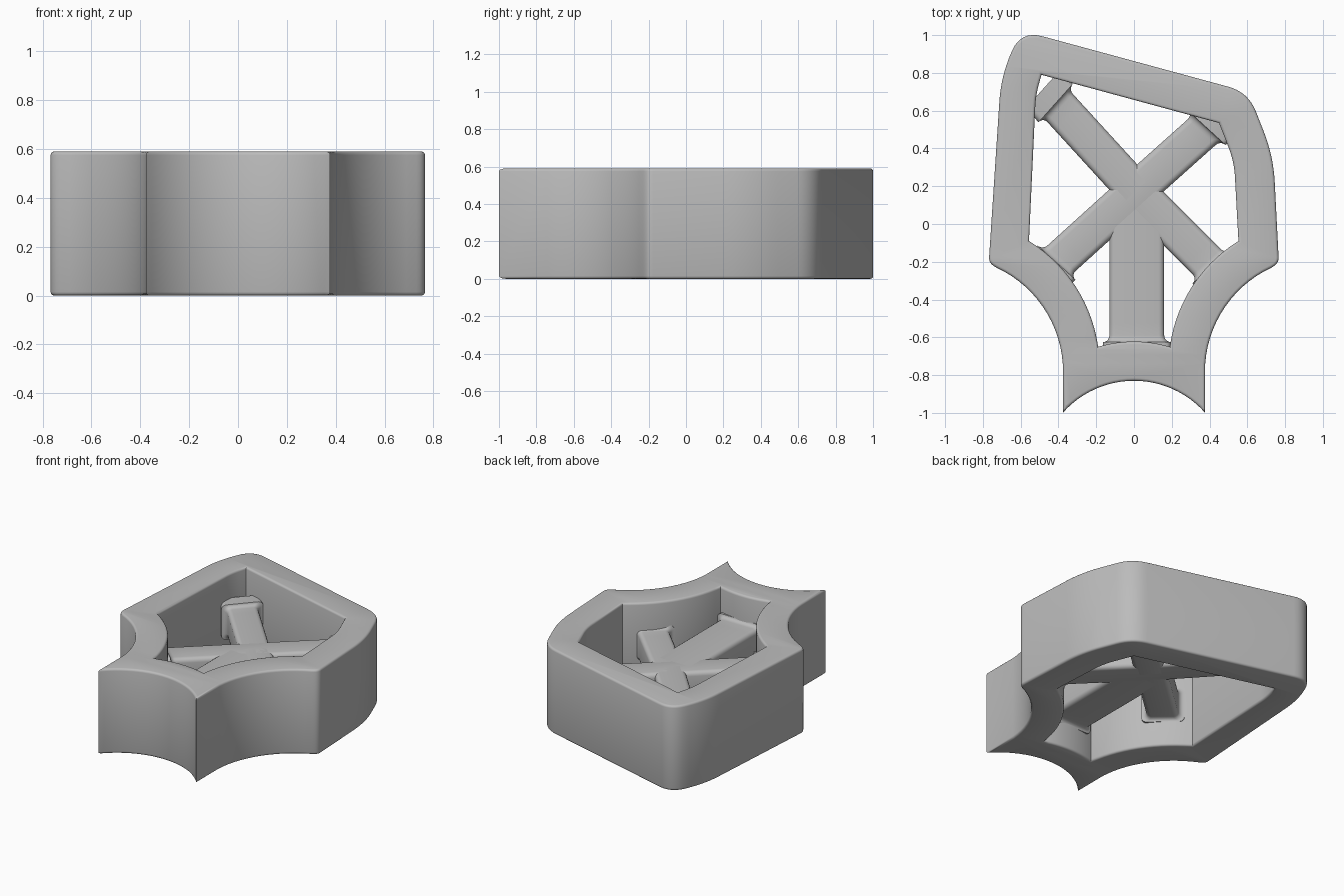
import bpy, bmesh, math
from mathutils import Vector

old = bpy.data.objects.get("Cube")
if old:
    bpy.data.objects.remove(old, do_unlink=True)

H = 0.59       # frame height
EDGE = 0.015   # rounding of the frame rims

grey = bpy.data.materials.new("plain grey")
grey.use_nodes = True
grey.diffuse_color = (0.5, 0.5, 0.5, 1)
grey.node_tree.nodes["Principled BSDF"].inputs["Base Color"].default_value = (0.5, 0.5, 0.5, 1)


def arc(a, b, sag, n=14):
    """Circular arc from a to b, bulging by sag to the left of the chord."""
    a, b = Vector(a), Vector(b)
    half = (b - a).length / 2
    along = (b - a).normalized()
    left = Vector((-along.y, along.x))
    radius = (half * half + sag * sag) / (2 * sag)
    centre = (a + b) / 2 + left * (sag - radius)
    top = math.asin(half / radius)
    angles = [top * (2 * i / n - 1) for i in range(n + 1)]
    return [centre + (along * math.sin(t) + left * math.cos(t)) * radius for t in angles]


def rounded(corners):
    """Polygon with quadratic rounding; each corner is (x, y, cut length)."""
    pts = []
    for i in range(1, len(corners) - 1):
        p = Vector(corners[i][:2])
        cut = corners[i][2]
        a = p + (Vector(corners[i - 1][:2]) - p).normalized() * cut
        b = p + (Vector(corners[i + 1][:2]) - p).normalized() * cut
        for k in range(9):
            t = k / 8
            pts.append(a * (1 - t) ** 2 + p * 2 * t * (1 - t) + b * t * t)
    return pts


def finish(obj):
    obj.data.materials.clear()
    obj.data.materials.append(grey)
    bpy.ops.object.select_all(action='DESELECT')
    obj.select_set(True)
    bpy.context.view_layer.objects.active = obj
    bpy.ops.object.shade_smooth_by_angle(angle=math.radians(35))


# Outer outline: concave foot, concave flanks, rounded slanted head
outer = arc((-0.377, -1), (0.377, -1), 0.17, 24)
outer += arc((0.377, -0.74), (0.73, -0.23), 0.085)
outer += rounded([(0.73, -0.23, 0), (0.767, -0.205, 0.03), (0.738, 0.36, 0.14),
                  (0.605, 0.698, 0.11), (-0.6, 1.025, 0.12), (-0.704, 0.78, 0.13),
                  (-0.769, -0.205, 0.03), (-0.73, -0.23, 0)])
outer += arc((-0.73, -0.23), (-0.377, -0.74), 0.085)

# Inner opening
inner = arc((-0.19, -0.65), (0.19, -0.65), 0.028)
inner += arc((0.19, -0.65), (0.553, -0.09), 0.075)[1:]
inner += rounded([(0.553, -0.09, 0), (0.53, 0.33, 0.08), (0.45, 0.535, 0)])
inner += [Vector((0.45, 0.535)), Vector((-0.49, 0.79))]
inner += rounded([(-0.49, 0.79, 0), (-0.52, 0.68, 0.06), (-0.556, -0.09, 0)])
inner += arc((-0.556, -0.09), (-0.19, -0.65), 0.075)[:-1]

# Frame: filled outline with a hole, thickened and softly rounded at the rims
curve = bpy.data.curves.new("frame_outline", 'CURVE')
curve.dimensions = '2D'
curve.fill_mode = 'BOTH'
curve.extrude = H / 2 - EDGE
curve.bevel_depth = EDGE
curve.bevel_resolution = 2
curve.offset = -EDGE
for loop in (outer, inner):
    spline = curve.splines.new('POLY')
    spline.points.add(len(loop) - 1)
    for point, p in zip(spline.points, loop):
        point.co = (p.x, p.y, 0, 1)
    spline.use_cyclic_u = True
outline = bpy.data.objects.new("frame_outline", curve)
bpy.context.collection.objects.link(outline)
bpy.context.view_layer.update()
graph = bpy.context.evaluated_depsgraph_get()
mesh = bpy.data.meshes.new_from_object(outline.evaluated_get(graph))
bpy.data.objects.remove(outline, do_unlink=True)
bm = bmesh.new()
bm.from_mesh(mesh)
bmesh.ops.remove_doubles(bm, verts=bm.verts, dist=0.0005)
bmesh.ops.translate(bm, verts=bm.verts, vec=(0, 0, H / 2))
bmesh.ops.recalc_face_normals(bm, faces=bm.faces)
bm.to_mesh(mesh)
bm.free()
frame = bpy.data.objects.new("frame", mesh)
bpy.context.collection.objects.link(frame)
finish(frame)


def section(half_w, half_h, r=0.03, n=4):
    """Rounded rectangle as (sideways, up) pairs."""
    pts = []
    for q, (sx, sz) in enumerate(((1, 1), (-1, 1), (-1, -1), (1, -1))):
        for k in range(n + 1):
            t = math.pi / 2 * (q + k / n)
            pts.append((sx * (half_w - r) + r * math.cos(t),
                        sz * (half_h - r) + r * math.sin(t)))
    return pts


def spoke(name, start, end, half_w, skew, flare=0.035):
    """Bar from the hub to the frame, flaring where it meets the wall."""
    start, end = Vector(start), Vector(end)
    along = (end - start).normalized()
    side = Vector((along.y, -along.x))
    length = (end - start).length
    steps = [(0, 0, 0), (length - 0.1, 0, skew)]
    for k in range(6):
        t = math.pi / 2 * k / 5
        steps.append((length - flare * (1 - math.sin(t)), flare * (1 - math.cos(t)), skew))
    steps.append((length + 0.1, flare, skew))
    bm = bmesh.new()
    rings = []
    for dist, grow, sk in steps:
        ring = []
        for s, z in section(half_w + grow, 0.1 + grow * 0.6):
            p = start + along * (dist + s * sk) + side * s
            ring.append(bm.verts.new((p.x, p.y, H / 2 + z)))
        rings.append(ring)
    for a, b in zip(rings, rings[1:]):
        for i in range(len(a)):
            j = (i + 1) % len(a)
            bm.faces.new((a[i], a[j], b[j], b[i]))
    bm.faces.new(rings[0])
    bm.faces.new(rings[-1])
    bmesh.ops.recalc_face_normals(bm, faces=bm.faces)
    me = bpy.data.meshes.new(name)
    bm.to_mesh(me)
    bm.free()
    obj = bpy.data.objects.new(name, me)
    bpy.context.collection.objects.link(obj)
    finish(obj)


# Crossed braces and the wide central leg
hub = (0.01, 0.175)
spoke("back_right_brace", hub, (-0.415, 0.64), 0.1, 0.1)
spoke("back_left_brace", hub, (0.385, 0.51), 0.1, 0.1)
spoke("front_right_brace", hub, (-0.41, -0.205), 0.1, 0.1)
spoke("front_left_brace", hub, (0.41, -0.225), 0.1, -0.05)
spoke("front_leg", (0.015, 0.1), (0.015, -0.625), 0.145, 0)
